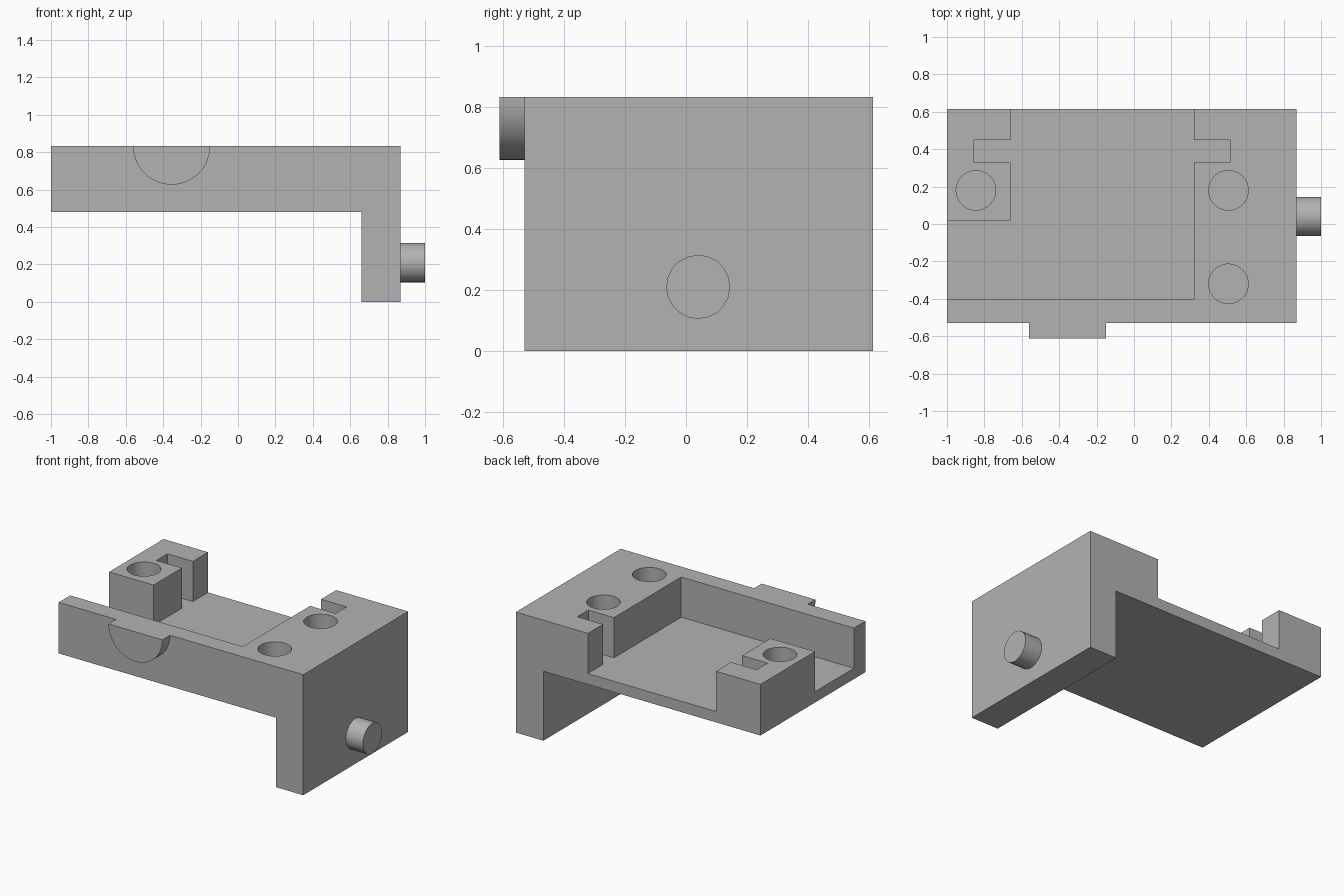
import bpy, bmesh, math
from mathutils import Matrix, Vector

cube = bpy.data.objects.get("Cube")
if cube:
    bpy.data.objects.remove(cube, do_unlink=True)

TOP, UNDER, FLOOR = 0.833, 0.48, 0.555
FRONT, BACK, SIDE = -0.53, 0.615, 0.87

grey = bpy.data.materials.new("plain grey")
grey.use_nodes = True
colour = (0.45, 0.45, 0.45, 1)
grey.diffuse_color = colour
grey.node_tree.nodes["Principled BSDF"].inputs["Base Color"].default_value = colour


def prism(name, outline, shift):
    """Extrude a flat outline of 3D points along a vector."""
    bm = bmesh.new()
    face = bm.faces.new([bm.verts.new(p) for p in outline])
    moved = bmesh.ops.extrude_face_region(bm, geom=[face])["geom"]
    bmesh.ops.translate(bm, vec=Vector(shift),
                        verts=[g for g in moved if isinstance(g, bmesh.types.BMVert)])
    bmesh.ops.recalc_face_normals(bm, faces=bm.faces)
    mesh = bpy.data.meshes.new(name)
    bm.to_mesh(mesh)
    bm.free()
    mesh.materials.append(grey)
    obj = bpy.data.objects.new(name, mesh)
    bpy.context.collection.objects.link(obj)
    return obj


def arc(radius, start, end, steps):
    angles = [start + (end - start) * i / steps for i in range(steps + 1)]
    return [(radius * math.cos(a), radius * math.sin(a)) for a in angles]


def select(obj):
    bpy.ops.object.select_all(action="DESELECT")
    obj.select_set(True)
    bpy.context.view_layer.objects.active = obj


def cut(target, cutter):
    mod = target.modifiers.new("cut", "BOOLEAN")
    mod.operation, mod.solver, mod.object = "DIFFERENCE", "EXACT", cutter
    select(target)
    bpy.ops.object.modifier_apply(modifier=mod.name)
    bpy.data.objects.remove(cutter, do_unlink=True)


# Bracket body: slab with a leg down the right-hand end
profile = [(-1, UNDER), (0.66, UNDER), (0.66, 0), (SIDE, 0), (SIDE, TOP), (-1, TOP)]
body = prism("bracket_body", [(x, FRONT, z) for x, z in profile], (0, BACK - FRONT, 0))

# Recess with two side slots, open at the back and at one end
plan = [(-1.1, -0.405), (0.32, -0.405), (0.32, 0.33), (0.515, 0.33), (0.515, 0.45),
        (0.32, 0.45), (0.32, 0.7), (-0.66, 0.7), (-0.66, 0.45), (-0.855, 0.45),
        (-0.855, 0.33), (-0.66, 0.33), (-0.66, 0.02), (-1.1, 0.02)]
cut(body, prism("recess_cutter", [(x, y, FLOOR) for x, y in plan], (0, 0, 1)))

# Blind round holes in the raised lands
for cx, cy in [(-0.845, 0.18), (0.505, 0.18), (0.505, -0.32)]:
    ring = arc(0.106, 0, math.tau, 32)[:-1]
    cut(body, prism("hole_cutter", [(cx + x, cy + y, FLOOR) for x, y in ring], (0, 0, 1)))

# Half-round boss on the front
half = arc(0.206, math.pi, math.tau, 24)
boss = prism("front_boss", [(-0.355 + x, FRONT, TOP + z) for x, z in half], (0, -0.083, 0))

# Round peg on the leg
ring = arc(0.105, 0, math.tau, 20)[:-1]
peg = prism("side_peg", [(SIDE, 0.04 + y, 0.21 + z) for y, z in ring], (1 - SIDE, 0, 0))

for obj in (body, boss, peg):
    select(obj)
    bpy.ops.object.shade_smooth_by_angle(angle=math.radians(30))
